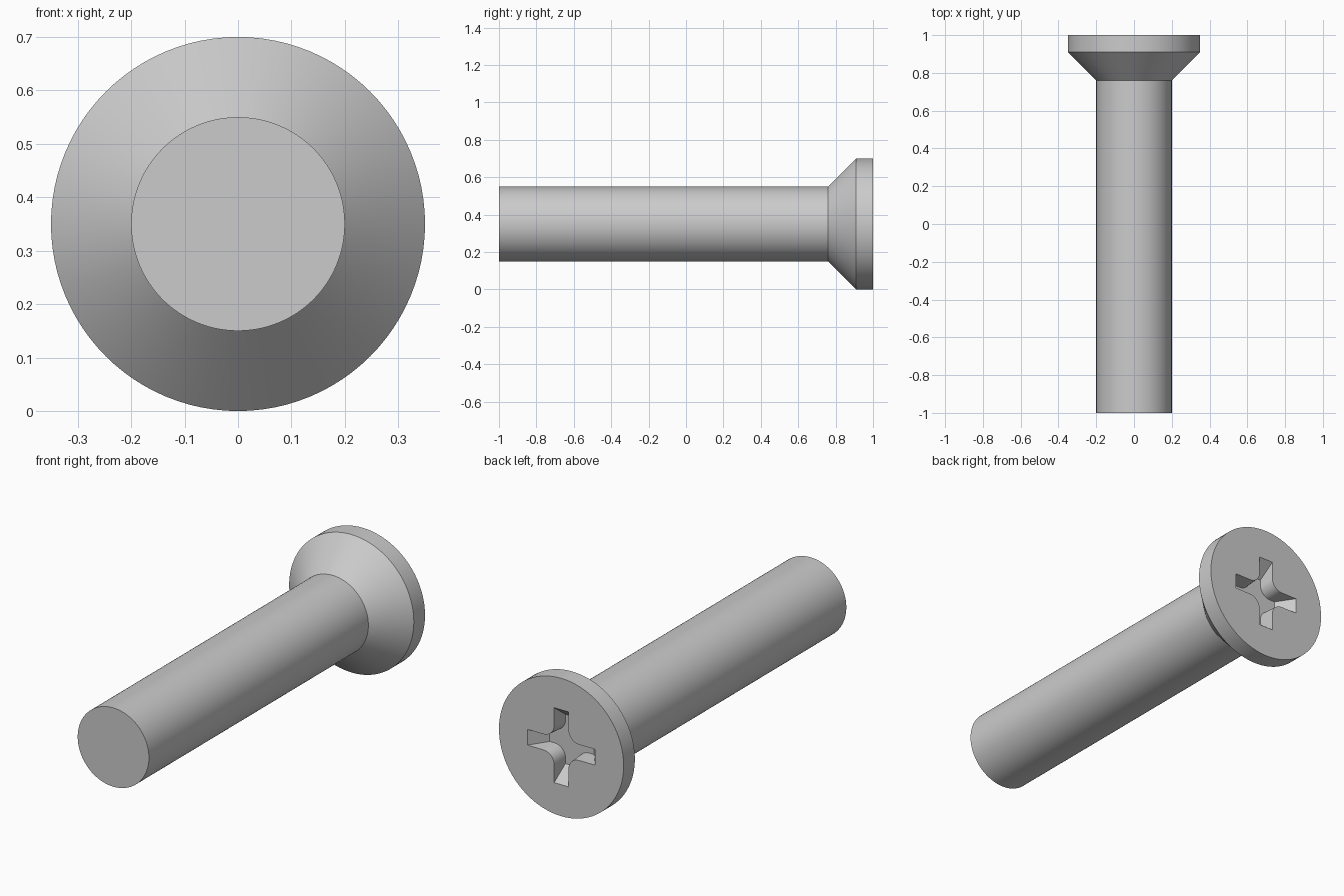
import bpy
import bmesh
from math import cos, sin, pi

cube = bpy.data.objects.get("Cube")
if cube:
    bpy.data.objects.remove(cube, do_unlink=True)

AXIS_Z = 0.35
SEGMENTS = 96

steel = bpy.data.materials.new("grey_steel")
steel.use_nodes = True
GREY = (0.6, 0.6, 0.6, 1.0)
steel.diffuse_color = GREY
steel.node_tree.nodes["Principled BSDF"].inputs["Base Color"].default_value = GREY


def loft(name, rings):
    """Skin equal-sized rings of points and cap both ends."""
    bm = bmesh.new()
    loops = [[bm.verts.new(p) for p in ring] for ring in rings]
    n = len(loops[0])
    for a, b in zip(loops, loops[1:]):
        for i in range(n):
            j = (i + 1) % n
            bm.faces.new((a[i], a[j], b[j], b[i]))
    bm.faces.new(loops[0])
    bm.faces.new(loops[-1])
    bmesh.ops.recalc_face_normals(bm, faces=bm.faces)
    mesh = bpy.data.meshes.new(name)
    bm.to_mesh(mesh)
    bm.free()
    mesh.materials.append(steel)
    obj = bpy.data.objects.new(name, mesh)
    bpy.context.collection.objects.link(obj)
    return obj


def circle(radius, y):
    angles = [2 * pi * i / SEGMENTS for i in range(SEGMENTS)]
    return [(radius * cos(a), y, AXIS_Z + radius * sin(a)) for a in angles]


def cross(length, half_width, fillet, y, steps=8):
    """Four-armed outline with rounded inner corners."""
    c = half_width + fillet
    quarter = [(length, half_width)]
    for i in range(steps + 1):
        a = -pi / 2 - (pi / 2) * i / steps
        quarter.append((c + fillet * cos(a), c + fillet * sin(a)))
    quarter.append((half_width, length))
    points = []
    for _ in range(4):
        points += quarter
        quarter = [(-v, u) for u, v in quarter]
    return [(u, y, AXIS_Z + v) for u, v in points]


# Round shaft, countersunk cone and head rim
screw = loft("countersunk_screw", [
    circle(0.2, -1.0), circle(0.2, 0.76), circle(0.35, 0.91), circle(0.35, 1.0)])

# Tapered cross recess, carried slightly past the head face
DEPTH, TAPER, NARROWING = 0.085, 0.065, 0.004
cutter = loft("recess_cutter", [
    cross(0.19 - TAPER * t, 0.04 - NARROWING * t, 0.06, 1.0 - DEPTH * t)
    for t in (-0.2, 1.0)])
cutter.hide_render = True

cut = screw.modifiers.new("cross_recess", "BOOLEAN")
cut.operation = "DIFFERENCE"
cut.solver = "EXACT"
cut.object = cutter

bpy.ops.object.select_all(action="DESELECT")
screw.select_set(True)
bpy.context.view_layer.objects.active = screw
bpy.ops.object.modifier_apply(modifier=cut.name)
bpy.data.objects.remove(cutter, do_unlink=True)

# Smooth curved sides, sharp rims
bpy.ops.object.shade_smooth_by_angle(angle=pi / 6)
